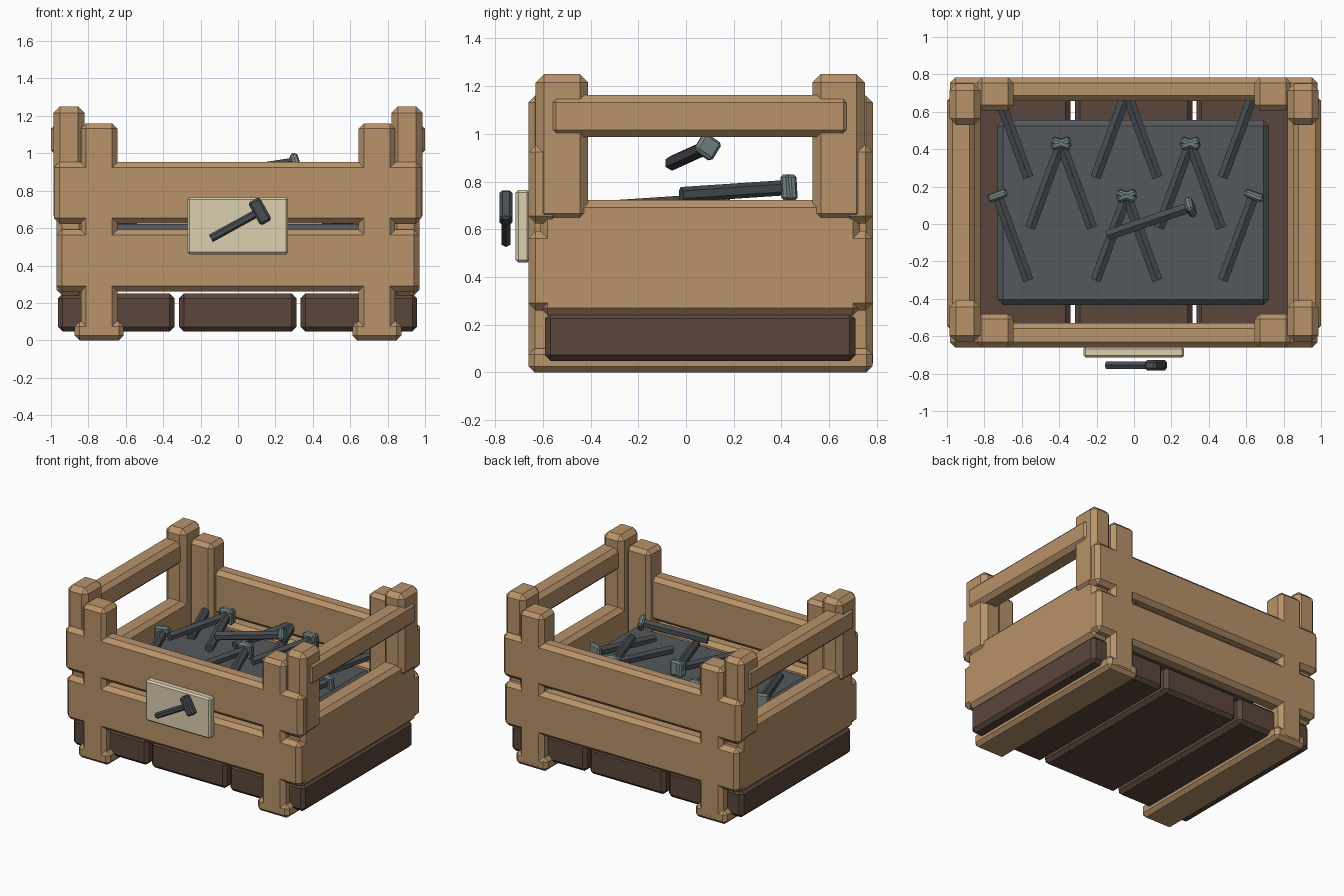
import bpy, bmesh, math
from mathutils import Vector, Matrix

if "Cube" in bpy.data.objects:
    bpy.data.objects.remove(bpy.data.objects["Cube"])


def material(name, r, g, b):
    lin = [((c / 255 + 0.055) / 1.055) ** 2.4 for c in (r, g, b)]
    m = bpy.data.materials.new(name)
    m.use_nodes = True
    m.diffuse_color = (*lin, 1)
    m.node_tree.nodes["Principled BSDF"].inputs["Base Color"].default_value = (*lin, 1)
    return m


WOOD = material("light wood", 184, 147, 106)
DARK = material("dark wood", 91, 70, 59)
FILL = material("slate", 84, 89, 93)
IRON = material("dark iron", 72, 77, 81)
STEEL = material("grey green steel", 112, 130, 128)
CREAM = material("cream board", 220, 208, 176)


def finish(bm, name, mat):
    mesh = bpy.data.meshes.new(name)
    bm.to_mesh(mesh)
    bm.free()
    mesh.materials.append(mat)
    ob = bpy.data.objects.new(name, mesh)
    bpy.context.collection.objects.link(ob)
    return ob


def box(name, mat, x, y, z, chamfer=0.03):
    """Chamfered block from three (low, high) ranges."""
    bm = bmesh.new()
    size = [r[1] - r[0] for r in (x, y, z)]
    mid = [(r[0] + r[1]) / 2 for r in (x, y, z)]
    bmesh.ops.create_cube(bm, size=1)
    bmesh.ops.scale(bm, vec=size, verts=bm.verts)
    bmesh.ops.bevel(bm, geom=bm.edges[:], offset=chamfer, segments=1, affect='EDGES')
    bmesh.ops.translate(bm, vec=mid, verts=bm.verts)
    return finish(bm, name, mat)


def rod(name, mat, a, b, radius):
    """Six-sided rod from a to b."""
    a, b = Vector(a), Vector(b)
    d = b - a
    bm = bmesh.new()
    bmesh.ops.create_cone(bm, cap_ends=True, segments=6, radius1=radius,
                          radius2=radius, depth=d.length)
    turn = d.to_track_quat('Z', 'Y').to_matrix().to_4x4()
    bm.transform(Matrix.Translation((a + b) / 2) @ turn)
    return finish(bm, name, mat)


def nail(name, head, tip, width=0.11, roll=0):
    """Rod with a chamfered square head."""
    head, tip = Vector(head), Vector(tip)
    rod(name + "_shaft", IRON, head, tip, 0.032)
    half = (-width / 2, width / 2)
    cap = box(name + "_head", STEEL, half, half, (-0.022, 0.018), 0.012)
    turn = (tip - head).to_track_quat('Z', 'Y').to_matrix().to_4x4()
    cap.data.transform(Matrix.Translation(head) @ turn @ Matrix.Rotation(roll, 4, 'Z'))


def side(s, low, high):
    """Mirror an x range to the chosen side."""
    return (low, high) if s > 0 else (-high, -low)


# Front and back planks
for end, y in (("front", (-0.66, -0.53)), ("back", (0.658, 0.783))):
    box(end + "_lower_plank", WOOD, (-0.97, 0.97), y, (0.26, 0.592))
    box(end + "_upper_plank", WOOD, (-0.985, 0.982), y, (0.625, 0.953))

# Sides, posts, rails and runners
for s, label in ((1, "left"), (-1, "right")):
    box(label + "_side_board", WOOD, side(s, 0.82, 0.97), (-0.61, 0.73), (0.24, 0.722))
    box(label + "_rail", WOOD, side(s, 0.85, 1.0), (-0.575, 0.69), (0.987, 1.162))
    box(label + "_runner", WOOD, side(s, 0.612, 0.873), (-0.66, 0.782), (0, 0.1), 0.025)
    for end, y in (("front", (-0.66, -0.48)), ("back", (0.608, 0.783))):
        box(f"{label}_{end}_leg", WOOD, side(s, 0.645, 0.84), y, (0.01, 1.16), 0.028)
    for end, y in (("front", (-0.63, -0.41)), ("back", (0.53, 0.75))):
        box(f"{label}_{end}_corner_post", WOOD, side(s, 0.82, 0.987), y, (0.632, 1.25), 0.035)

# Floor boards
for i, x in enumerate(((-0.962, -0.34), (-0.315, 0.312), (0.335, 0.957))):
    box(f"floor_board_{i + 1}", DARK, x, (-0.592, 0.71), (0.047, 0.25), 0.025)

# Filling
box("filling", FILL, (-0.73, 0.722), (-0.433, 0.555), (0.45, 0.622))

# Rows of nails in spread pairs: head y, then head x, head z and lean
rows = {
    "middle": (0.43, ((-0.39, 0.775, -1), (-0.39, 0.775, 1), (0.3, 0.775, -1), (0.3, 0.775, 1))),
    "front": (0.15, ((-0.73, 0.66, 1), (-0.04, 0.72, -1), (-0.04, 0.72, 1), (0.64, 0.66, -1))),
    "back": (0.7, ((-0.73, 0.66, 1), (-0.04, 0.7, -1), (-0.04, 0.7, 1), (0.64, 0.66, -1))),
}
for row, (y, heads) in rows.items():
    for i, (x, z, lean) in enumerate(heads):
        nail(f"{row}_nail_{i + 1}", (x, y, z), (x + lean * 0.165, y - 0.45, z - 0.03))
nail("top_nail", (0.3, 0.09, 0.945), (-0.14, -0.06, 0.877), 0.09, 0.6)

# Sign with a small hammer in front
box("sign", CREAM, (-0.27, 0.268), (-0.715, -0.655), (0.46, 0.765), 0.012)
rod("hammer_handle", IRON, (-0.145, -0.755, 0.545), (0.11, -0.755, 0.685), 0.022)
hammer = box("hammer_head", IRON, (-0.035, 0.035), (-0.027, 0.027), (-0.07, 0.07), 0.012)
hammer.location = (0.117, -0.755, 0.69)
hammer.rotation_euler = (0, -math.radians(29), 0)
